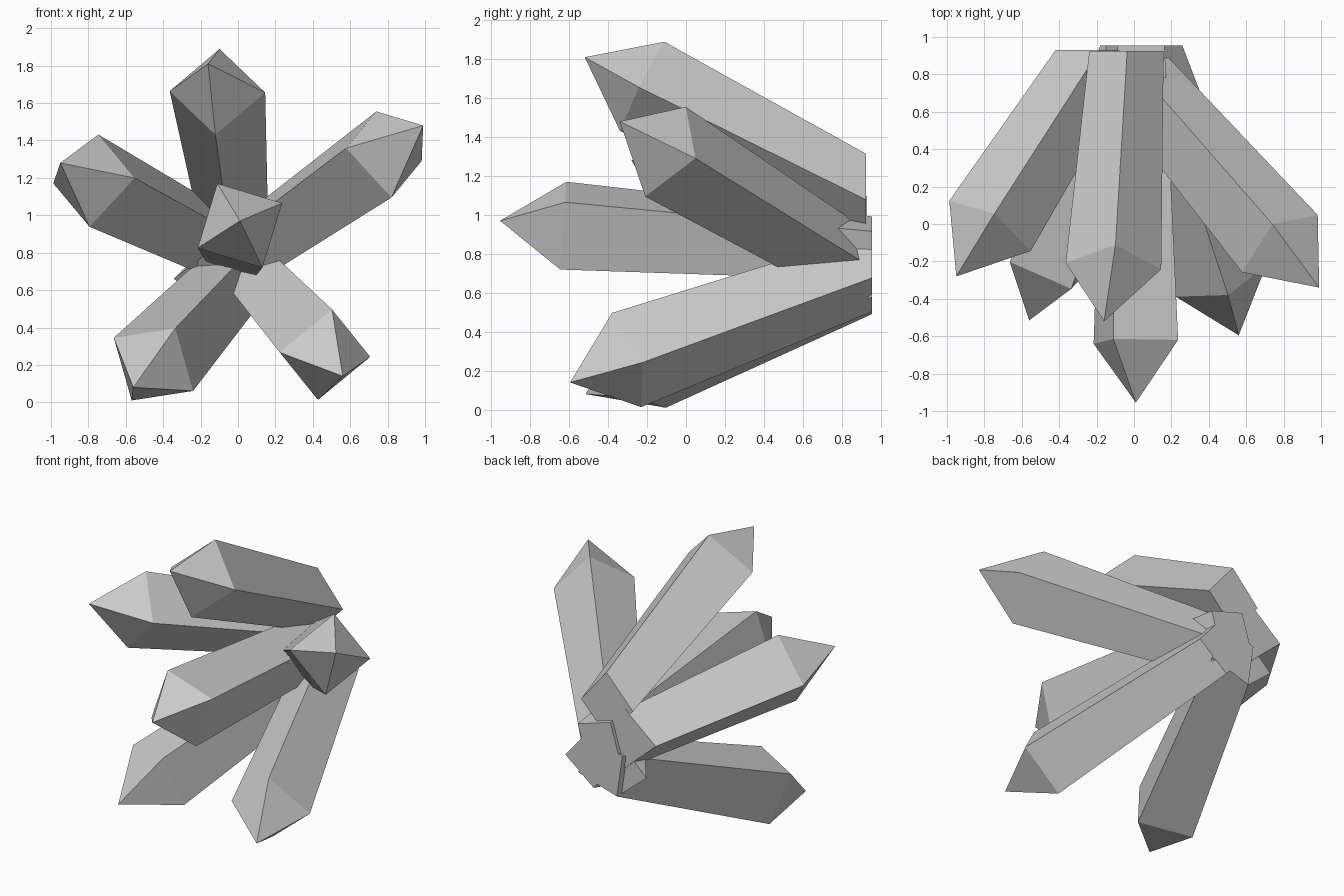
import bpy, bmesh
from mathutils import Vector

if "Cube" in bpy.data.objects:
    bpy.data.objects.remove(bpy.data.objects["Cube"])

RADIUS, TIP, TAPER = 0.256, 0.337, 0.175   # shared crystal proportions


def crystal(name, shoulder, root, corner, tip, cut_y):
    """Four-sided tapered prism with a pyramid tip, trimmed flat at the back."""
    shoulder, root = Vector(shoulder), Vector(root)
    back = (root - shoulder).normalized()
    length = (root - shoulder).length + 0.35
    # cross-section axes, rolled so one edge passes through the given corner
    u = Vector(corner) - shoulder
    u = (u - back * u.dot(back)).normalized()
    v = back.cross(u)
    spokes = (u, v, -u, -v)

    bm = bmesh.new()
    apex = bm.verts.new(tip)
    front = [bm.verts.new(shoulder + s * RADIUS) for s in spokes]
    end_radius = RADIUS * (1 - TAPER * length)
    rear = [bm.verts.new(shoulder + back * length + s * end_radius) for s in spokes]
    for i in range(4):
        j = (i + 1) % 4
        bm.faces.new((apex, front[i], front[j]))
        bm.faces.new((front[i], rear[i], rear[j], front[j]))
    bm.faces.new(rear)

    # trim the root against the back plane and cap it
    geom = bm.verts[:] + bm.edges[:] + bm.faces[:]
    cut = bmesh.ops.bisect_plane(bm, geom=geom, plane_co=(0, cut_y, 0),
                                 plane_no=(0, 1, 0), clear_outer=True)
    rim = [e for e in cut["geom_cut"] if isinstance(e, bmesh.types.BMEdge)]
    bmesh.ops.holes_fill(bm, edges=rim, sides=0)
    bmesh.ops.recalc_face_normals(bm, faces=bm.faces[:])

    mesh = bpy.data.meshes.new(name)
    bm.to_mesh(mesh)
    bm.free()
    bpy.context.collection.objects.link(bpy.data.objects.new(name, mesh))


# name, shoulder centre, root centre, one shoulder corner, tip, back plane
crystal("centre_crystal", (0.01, -0.63, 0.945), (0, 0.93, 0.83),
        (-0.11, -0.62, 1.17), (0.01, -0.955, 0.97), 0.955)
crystal("top_crystal", (-0.11, -0.225, 1.66), (-0.04, 0.92, 1.09),
        (-0.10, -0.13, 1.91), (-0.16, -0.52, 1.81), 0.925)
crystal("upper_left_crystal", (-0.77, -0.01, 1.185), (-0.17, 0.93, 0.88),
        (-0.75, 0.05, 1.44), (-0.95, -0.28, 1.28), 0.93)
crystal("upper_right_crystal", (0.78, -0.105, 1.325), (-0.11, 0.93, 0.70),
        (0.74, 0.0, 1.56), (0.99, -0.34, 1.48), 0.925)
crystal("lower_right_crystal", (0.465, -0.305, 0.255), (0.06, 0.93, 0.70),
        (0.50, -0.37, 0.51), (0.56, -0.595, 0.14), 0.955)
crystal("lower_left_crystal", (-0.452, -0.225, 0.203), (-0.02, 0.93, 0.67),
        (-0.33, -0.32, 0.40), (-0.56, -0.515, 0.08), 0.955)
